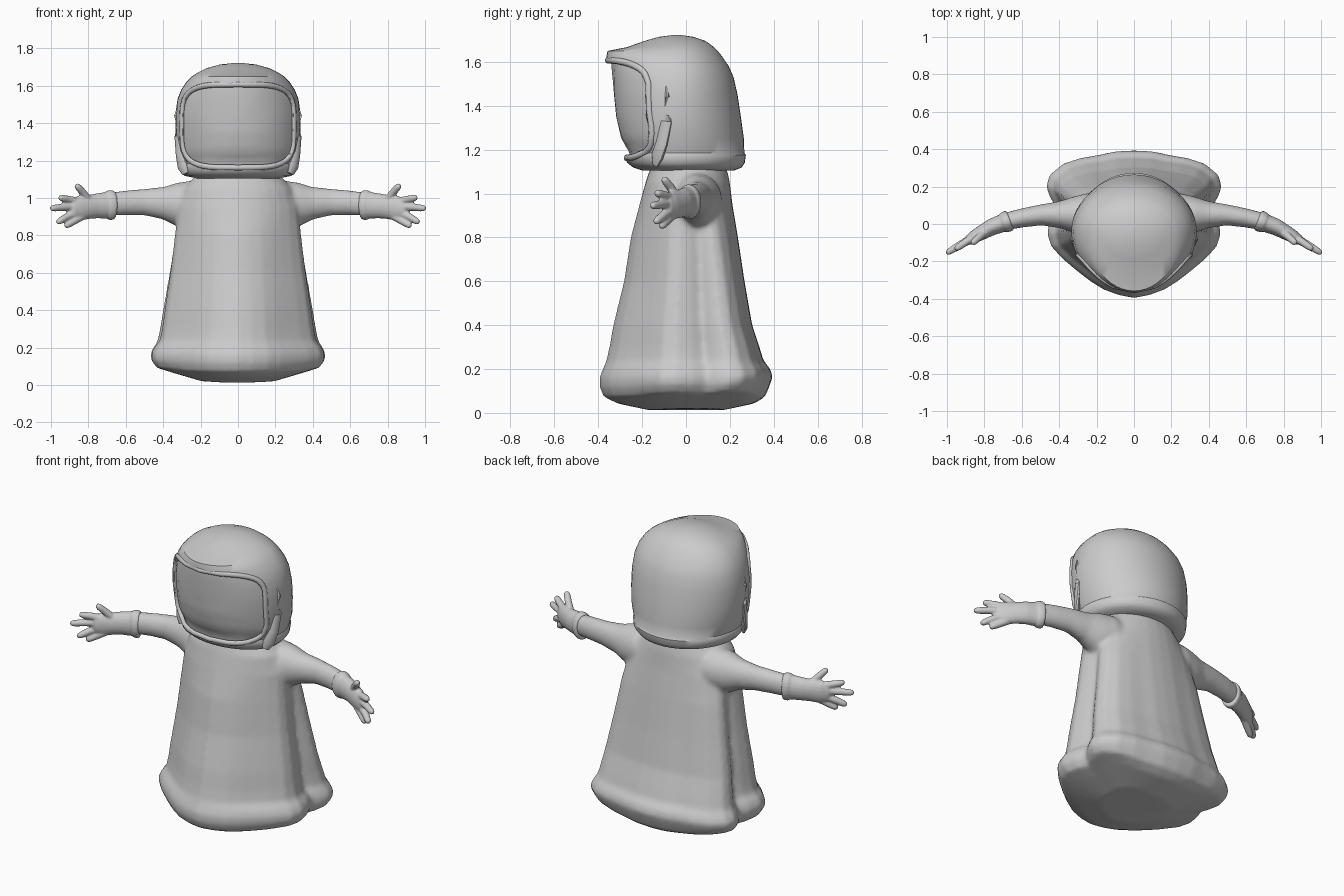
import bpy, bmesh
from math import sin, cos, pi, sqrt, copysign
from mathutils import Vector

if "Cube" in bpy.data.objects:
    bpy.data.objects.remove(bpy.data.objects["Cube"])


def loft(bm, rings):
    """Skin closed rings and cap both ends."""
    rows = [[bm.verts.new(p) for p in r] for r in rings]
    n = len(rows[0])
    for a, b in zip(rows, rows[1:]):
        for i in range(n):
            j = (i + 1) % n
            bm.faces.new((a[i], a[j], b[j], b[i]))
    bm.faces.new(rows[0][::-1])
    bm.faces.new(rows[-1])


def tube(bm, path, n=20):
    """Loft ellipses along (x, y, z, depth radius, height radius) stations."""
    pts = [Vector(p[:3]) for p in path]
    rings = []
    for i, p in enumerate(path):
        t = (pts[min(i + 1, len(pts) - 1)] - pts[max(i - 1, 0)]).normalized()
        u = t.cross(Vector((0, 0, 1))).normalized()
        v = u.cross(t)
        rings.append([pts[i] + u * p[3] * cos(2 * pi * k / n) + v * p[4] * sin(2 * pi * k / n)
                      for k in range(n)])
    loft(bm, rings)


def make(name, bm, angle=40):
    bmesh.ops.recalc_face_normals(bm, faces=bm.faces)
    me = bpy.data.meshes.new(name)
    bm.to_mesh(me)
    bm.free()
    ob = bpy.data.objects.new(name, me)
    bpy.context.collection.objects.link(ob)
    bpy.ops.object.select_all(action='DESELECT')
    ob.select_set(True)
    bpy.context.view_layer.objects.active = ob
    bpy.ops.object.shade_smooth_by_angle(angle=angle * pi / 180)
    return ob


def blend(ob, voxel, iterations):
    """Fuse overlapping volumes into one soft skin."""
    m = ob.modifiers.new("fuse", 'REMESH')
    m.mode, m.voxel_size, m.use_smooth_shade = 'VOXEL', voxel, True
    s = ob.modifiers.new("soften", 'SMOOTH')
    s.factor, s.iterations = 0.5, iterations


def mirror(ob):
    ob.modifiers.new("mirror", 'MIRROR')


def lerp_table(table, z):
    for a, b in zip(table, table[1:]):
        if z <= b[0]:
            t = max(0, (z - a[0]) / (b[0] - a[0]))
            return [p + (q - p) * t for p, q in zip(a, b)]
    return list(table[-1])


# Robe: (z, half width, front, back, pleat strength)
ROBE = [(0.005, .20, .17, .17, .6), (0.02, .36, .31, .31, 1), (0.055, .44, .375, .36, 1),
        (.11, .467, .395, .38, 1), (.16, .47, .395, .395, 1), (.20, .455, .38, .385, 1),
        (.235, .425, .365, .355, 1.15), (.30, .412, .35, .335, 1.15), (.40, .398, .332, .302, 1.1),
        (.60, .367, .283, .267, 1), (.80, .342, .252, .237, .8), (.95, .325, .212, .212, .4),
        (1.05, .29, .185, .2, 0), (1.10, .245, .168, .19, 0), (1.14, .21, .15, .17, 0)]
# Hem outline, front to back, with a pleat at the side
HEM = [(0, -.39), (.08, -.375), (.16, -.345), (.23, -.30), (.30, -.245), (.37, -.185), (.43, -.12),
       (.452, -.05), (.437, .03), (.41, .095), (.44, .15), (.457, .20), (.44, .26), (.37, .32),
       (.28, .35), (.19, .365), (.1, .385), (0, .39)]
outline = HEM + [(-x, y) for x, y in HEM[-2:0:-1]]

bm = bmesh.new()
rings = []
for z, w, f, b, pleat in ROBE:
    ring = []
    for x, y in outline:
        u = Vector((x / .457, y / .39))
        p = u.normalized().lerp(u, pleat)
        lift = .055 * p.x ** 2 + .025 * p.y ** 2 if z < .18 else 0
        lift *= max(0, 1 - z / .18) if z > .01 else .3
        ring.append(Vector((p.x * w, p.y * (f if p.y < 0 else b), z + lift)))
    rings.append(ring)
loft(bm, rings)
# Sleeves flare into the robe
SLEEVE = [(.10, .05, .97, .11, .11), (.25, .05, .967, .115, .125), (.33, .05, .967, .095, .115),
          (.40, .05, .973, .072, .087), (.50, .048, .978, .056, .071), (.60, .032, .974, .051, .066),
          (.70, .01, .966, .046, .062)]
for s in (1, -1):
    tube(bm, [(s * p[0], *p[1:]) for p in SLEEVE], 24)
blend(make("robe", bm), .013, 5)

# Gloves: cuff and palm, then fingers
bm = bmesh.new()
tube(bm, [(.662, .02, .962, .054, .076), (.675, .015, .962, .058, .08), (.695, .008, .962, .055, .079),
          (.705, .004, .961, .048, .071), (.76, -.016, .957, .045, .066), (.80, -.038, .952, .041, .064),
          (.85, -.066, .945, .035, .066), (.885, -.087, .94, .027, .055), (.90, -.096, .94, .014, .035)])
FINGERS = [((.79, -.04, .98), (.83, -.072, 1.03), (.866, -.105, 1.072)),
           ((.85, -.066, .98), (.905, -.10, .992), (.957, -.137, 1.003)),
           ((.86, -.07, .955), (.94, -.117, .95), (1.004, -.158, .944)),
           ((.86, -.07, .925), (.92, -.107, .897), (.968, -.142, .868)),
           ((.83, -.06, .905), (.88, -.088, .875), (.926, -.115, .848))]
for a, m, e in FINGERS:
    a, m, e = Vector(a), Vector(m), Vector(e)
    tube(bm, [(*a, .022, .022), (*m, .020, .020), (*m.lerp(e, .6), .0185, .0185),
              (*m.lerp(e, .88), .015, .015), (*e, .006, .006)], 12)
glove = make("glove", bm)
blend(glove, .006, 2)
mirror(glove)

# Helmet shell: (z, half width, front, back)
HELMET = [(1.105, .22, .20, .22), (1.118, .285, .24, .253), (1.14, .305, .268, .268),
          (1.175, .31, .28, .273), (1.185, .305, .277, .266), (1.25, .325, .315, .264),
          (1.35, .335, .338, .25), (1.45, .335, .348, .235), (1.53, .323, .355, .217),
          (1.58, .303, .36, .195), (1.62, .276, .363, .168), (1.65, .246, .358, .145),
          (1.667, .222, .27, .128), (1.695, .165, .19, .09), (1.714, .095, .125, .035),
          (1.722, .02, .06, -.02)]
YC = -.04


def shell_y(x, z):
    _, w, f, b = lerp_table(HELMET, z)
    return YC - (f + YC) * sqrt(max(0, 1 - (x / w) ** 2))


def opening(scale=1.0, n=48):
    """Rounded-rectangle face opening in x, z."""
    pts = []
    for k in range(n):
        c, s = cos(2 * pi * k / n), sin(2 * pi * k / n)
        pts.append((.295 * scale * copysign(abs(c) ** .5, c),
                    1.385 + .218 * scale * copysign(abs(s) ** .5, s)))
    return pts


bm = bmesh.new()
loft(bm, [[Vector((w * sin(a), YC - cos(a) * ((f + YC) if cos(a) > 0 else (b - YC)), z))
           for a in (2 * pi * k / 48 for k in range(48))] for z, w, f, b in HELMET])
helmet = make("helmet_shell", bm)

# Cut the face opening
bm = bmesh.new()
loft(bm, [[Vector((x, y, z)) for x, z in opening()] for y in (-.6, -.145)])
cutter = make("opening_cutter", bm)
cutter.hide_render = True
m = helmet.modifiers.new("opening", 'BOOLEAN')
m.operation, m.object, m.solver = 'DIFFERENCE', cutter, 'EXACT'
bpy.context.view_layer.objects.active = helmet
bpy.ops.object.modifier_apply(modifier=m.name)
bpy.data.objects.remove(cutter)

# Visor set just inside the opening
bm = bmesh.new()
loft(bm, [[Vector((x, shell_y(x, z) + .02, z)) for x, z in opening(s)]
          for s in (1.01, .9, .75, .6, .45, .3, .15, .03)])
bm.faces.ensure_lookup_table()
bmesh.ops.delete(bm, geom=[max(bm.faces, key=lambda f: f.calc_area())], context='FACES_ONLY')
make("visor", bm)

# Raised lip around the opening
bm = bmesh.new()
edge = [Vector((x, shell_y(x, z) + .004, z)) for x, z in opening(1.02)]
rows = []
for i, p in enumerate(edge):
    t = (edge[(i + 1) % 48] - edge[i - 1]).normalized()
    out = Vector((p.x, p.y - YC, 0)).normalized()
    out = (out - t * out.dot(t)).normalized()
    side = t.cross(out)
    rows.append([bm.verts.new(p + out * .012 * cos(k * pi / 4) + side * .015 * sin(k * pi / 4))
                 for k in range(8)])
for i in range(48):
    a, b = rows[i - 1], rows[i]
    for k in range(8):
        bm.faces.new((a[k - 1], a[k], b[k], b[k - 1]))
make("visor_lip", bm, 60)

# Side hinge ridges and chin clasps
bm = bmesh.new()
tube(bm, [(.318, -.09, 1.49, .006, .006), (.322, -.085, 1.44, .012, .02), (.322, -.09, 1.33, .015, .028),
          (.312, -.11, 1.23, .016, .03), (.295, -.13, 1.17, .018, .035), (.28, -.14, 1.13, .01, .02)], 10)
mirror(make("helmet_hinge", bm))
